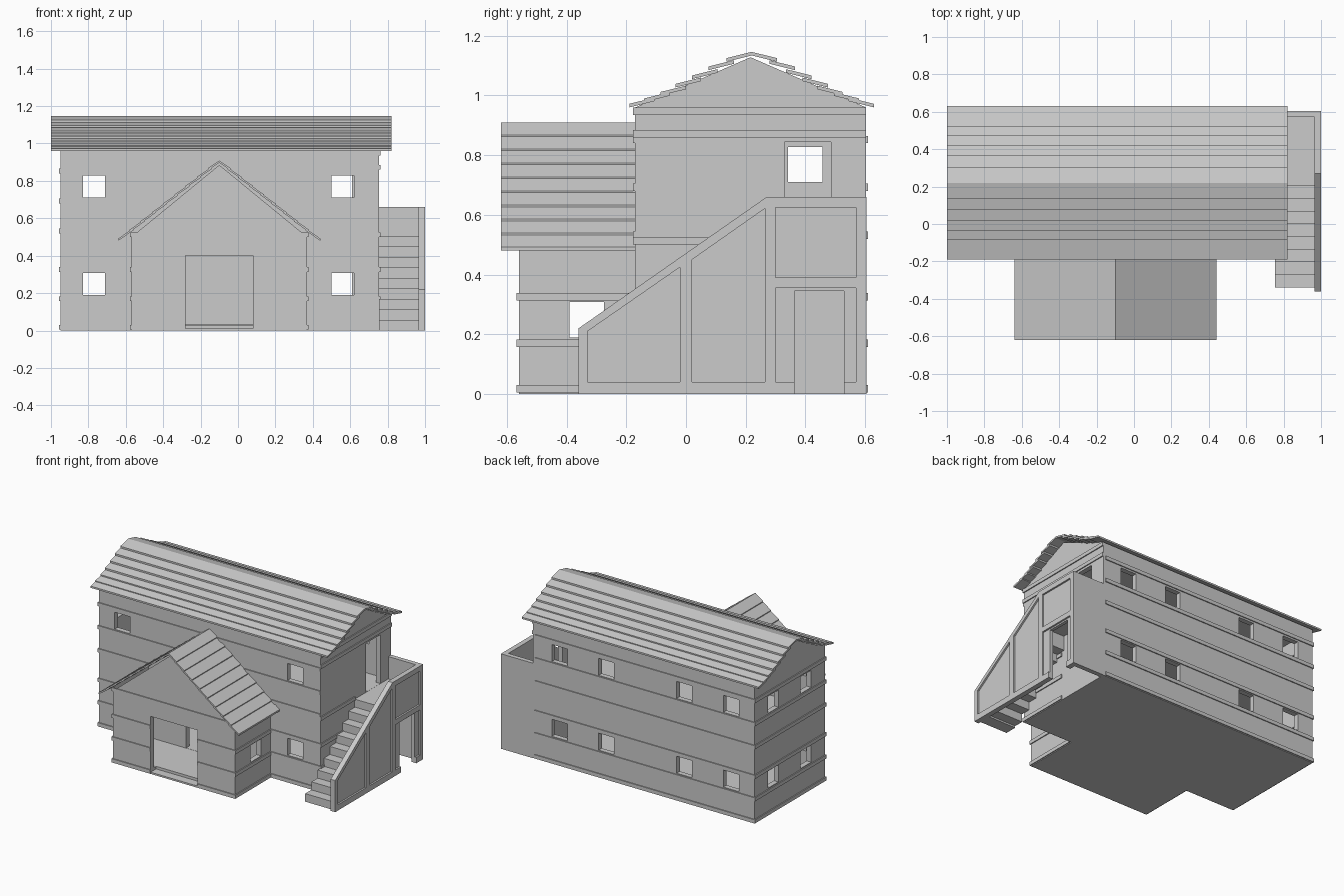
import bpy, bmesh
from mathutils import Vector

if "Cube" in bpy.data.objects:
    bpy.data.objects.remove(bpy.data.objects["Cube"])


def prism(name, pts, axis, a, b):
    """Extrude a 2D outline along x (pts are y,z) or along y (pts are x,z)."""
    bm = bmesh.new()
    put = (lambda p, t: (t, p[0], p[1])) if axis == 'x' else (lambda p, t: (p[0], t, p[1]))
    lo = [bm.verts.new(put(p, a)) for p in pts]
    hi = [bm.verts.new(put(p, b)) for p in pts]
    n = len(pts)
    bm.faces.new(lo)
    bm.faces.new(hi)
    for i in range(n):
        bm.faces.new((lo[i], lo[(i + 1) % n], hi[(i + 1) % n], hi[i]))
    bmesh.ops.recalc_face_normals(bm, faces=bm.faces)
    me = bpy.data.meshes.new(name)
    bm.to_mesh(me)
    bm.free()
    ob = bpy.data.objects.new(name, me)
    bpy.context.collection.objects.link(ob)
    return ob


def box(name, x0, x1, y0, y1, z0, z1):
    return prism(name, [(y0, z0), (y1, z0), (y1, z1), (y0, z1)], 'x', x0, x1)


def carve(ob, cutters):
    bpy.context.view_layer.objects.active = ob
    for c in cutters:
        c.hide_render = True
        m = ob.modifiers.new("cut", 'BOOLEAN')
        m.operation, m.solver, m.object = 'DIFFERENCE', 'EXACT', c
        bpy.ops.object.modifier_apply(modifier=m.name)
        bpy.data.objects.remove(c, do_unlink=True)


def join(name, obs):
    with bpy.context.temp_override(active_object=obs[0], object=obs[0],
                                   selected_objects=obs, selected_editable_objects=obs):
        bpy.ops.object.join()
    obs[0].name = name


def cut(*d):
    return box("cutter", *d)


# main house: gabled block with two hollow storeys
house = prism("house_walls", [(-.17, 0), (.603, 0), (.603, .96), (.216, 1.128), (-.17, .96)],
              'x', -.95, .755)
cuts = [cut(-.915, .72, -.135, .568, .03, .47), cut(-.915, .72, -.135, .568, .505, .93)]
for z in (.19, .71):
    for x in (-.77, .56):                                   # front windows
        cuts.append(cut(x - .06, x + .06, -.25, -.1, z, z + .118))
    for x in (-.77, -.41, .19, .55):                        # back windows
        cuts.append(cut(x - .06, x + .06, .53, .7, z, z + .118))
    for y in (.04, .4):                                     # left windows
        cuts.append(cut(-1.1, -.88, y - .058, y + .058, z, z + .118))
cuts.append(cut(.69, .85, .33, .485, .506, .845))           # upper side door
cuts.append(cut(-.28, .08, -.25, -.1, .031, .4))            # inner door to the wing
carve(house, cuts)

# front wing with door and side windows
wing = prism("wing_walls", [(-.57, 0), (.37, 0), (.37, .50), (-.10, .885), (-.57, .50)],
             'y', -.56, -.17)
carve(wing, [cut(-.535, .335, -.525, -.16, .03, .485),
             cut(-.28, .08, -.65, -.5, .012, .4),
             cut(-.7, .5, -.39, -.275, .19, .308)])


# overlapping roof planks, mirrored about the ridge
def plank_roof(name, lows, width, rise, centre, axis, a, b, t=.012):
    obs = []
    for s in (-1, 1):
        for d, z in lows:
            w = min(width, d)
            r = rise * w / width
            c = centre
            pts = [(c + s * d, z), (c + s * (d - w), z + r),
                   (c + s * (d - w), z + r + t), (c + s * d, z + t)]
            obs.append(prism("plank", pts, axis, a, b))
    join(name, obs)


plank_roof("main_roof", [(.41, .96), (.36, .978), (.305, 1.0), (.255, 1.027), (.2, 1.055),
                         (.145, 1.085), (.085, 1.113)], .085, .021, .22, 'x', -1, .822)
plank_roof("wing_roof", [(.54 - .06 * i, .48 + .047 * i) for i in range(9)],
           .08, .055, -.10, 'y', -.62, -.17)

# thin trim boards around the walls
P = .007
trim = []
for z in (.005, .158, .314, .52, .68, .84):
    h = z + .025
    trim.append(box("t", -.95 - P, .74, .603, .603 + P, z, h))
    trim.append(box("t", -.95 - P, -.95, -.17 - P, .603 + P, z, h))
    spans = [(-.95 - P, .755)] if z > .6 else [(-.95 - P, -.57), (.37, .755)]
    for x0, x1 in spans:
        trim.append(box("t", x0, x1, -.17 - P, -.17, z, h))
for z, y1 in ((.005, .2), (.158, .2), (.314, .2), (.5, .2), (.86, .603), (.935, .603)):
    trim.append(box("t", .755, .755 + P, -.17 - P, y1, z, z + .025))
for z in (.005, .158, .314, .5):
    h = z + .025
    for x0 in (-.57 - P, .37):
        trim.append(box("t", x0, x0 + P, -.56 - P, -.17, z, h))
    for x0, x1 in ([(-.57, .37)] if z > .4 else [(-.57, -.28), (.08, .37)]):
        trim.append(box("t", x0, x1, -.56 - P, -.56, z, h))
join("trim_boards", trim)

# outside stair: steps, landing, back wall
steps = []
for i in range(8):
    top = .056 * (i + 1)
    y = -.34 + .068 * i
    steps.append(box("step", .755, .965, y, y + .085, max(0, top - .1), top))
join("stair_steps", steps)
box("stair_landing", .755, .965, .204, .575, .45, .505)
box("stair_back_wall", .755, .965, .573, .605, 0, .66)

# outer stair wall with recessed panels and a doorway
side = prism("stair_side_wall", [(-.36, 0), (.605, 0), (.605, .66), (.27, .66), (-.36, .22)],
             'x', .965, 1.0)
panels = [[(-.33, .04), (-.02, .04), (-.02, .425), (-.33, .21)],
          [(.02, .04), (.265, .04), (.265, .622), (.02, .45)],
          [(.3, .39), (.57, .39), (.57, .625), (.3, .625)],
          [(.3, .04), (.57, .04), (.57, .355), (.3, .355)]]
carve(side, [prism("cutter", p, 'x', .988, 1.05) for p in panels]
      + [cut(.9, 1.1, .363, .53, -.05, .345)])
